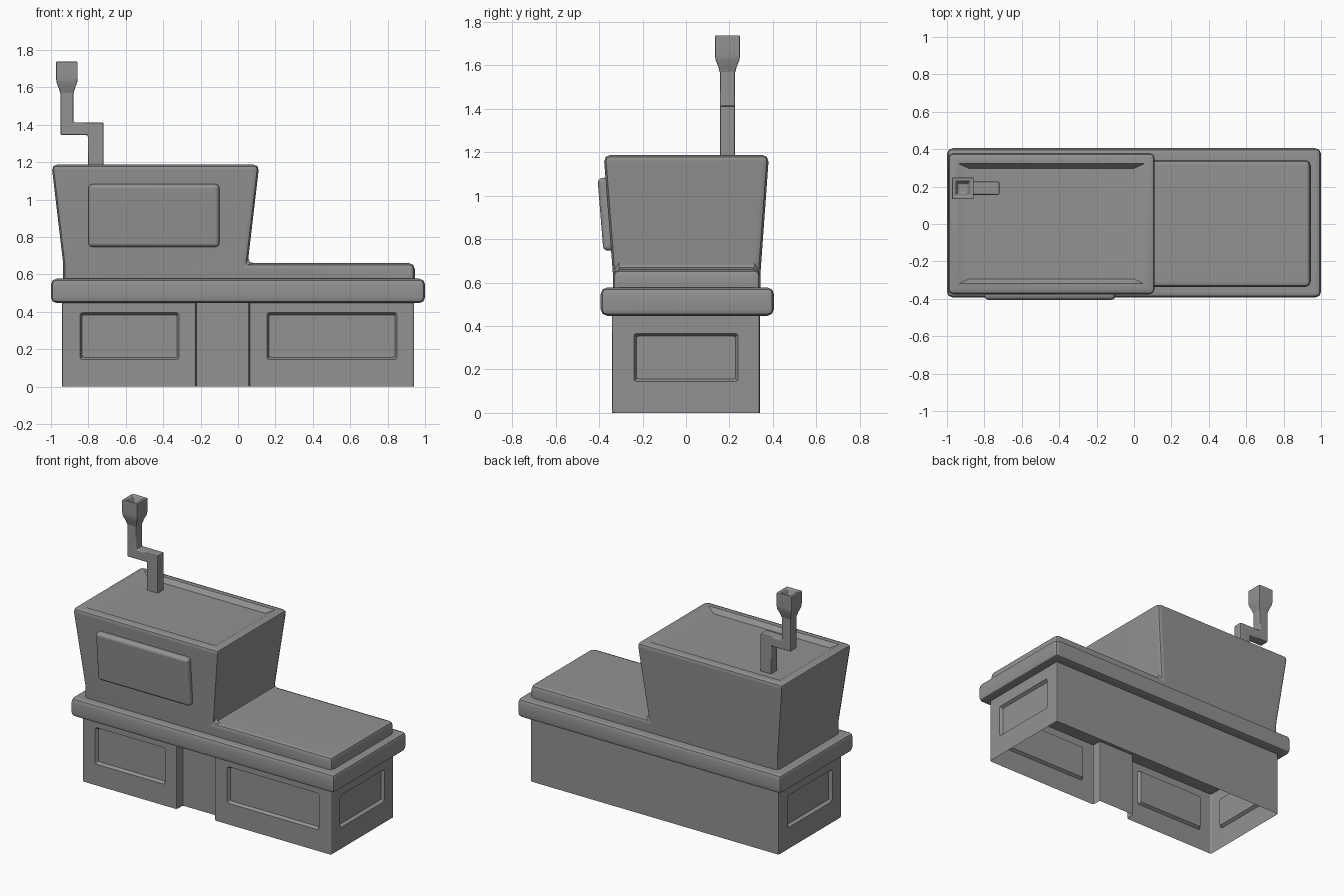
import bpy, bmesh
from mathutils import Vector

if "Cube" in bpy.data.objects:
    bpy.data.objects.remove(bpy.data.objects["Cube"])

grey = bpy.data.materials.new("dark_grey")
grey.diffuse_color = (.29, .29, .29, 1)
grey.use_nodes = True
grey.node_tree.nodes["Principled BSDF"].inputs["Base Color"].default_value = grey.diffuse_color


def finish(name, bm, bevel=0, segments=2, limit=0.6):
    bmesh.ops.recalc_face_normals(bm, faces=bm.faces)
    me = bpy.data.meshes.new(name)
    bm.to_mesh(me)
    bm.free()
    me.materials.append(grey)
    ob = bpy.data.objects.new(name, me)
    bpy.context.collection.objects.link(ob)
    bpy.ops.object.select_all(action='DESELECT')
    ob.select_set(True)
    bpy.context.view_layer.objects.active = ob
    if bevel:
        m = ob.modifiers.new("soft_edges", 'BEVEL')
        m.width, m.segments = bevel, segments
        m.limit_method, m.angle_limit = 'ANGLE', limit
        bpy.ops.object.modifier_apply(modifier=m.name)
    bpy.ops.object.shade_smooth_by_angle(angle=0.6)
    # keep the large flat faces evenly shaded
    w = ob.modifiers.new("flat_faces", 'WEIGHTED_NORMAL')
    w.keep_sharp = True
    return ob


def box_mesh(lo, hi):
    bm = bmesh.new()
    bmesh.ops.create_cube(bm, size=1)
    lo, hi = Vector(lo), Vector(hi)
    for v in bm.verts:
        v.co = Vector((lo[i] + (v.co[i] + 0.5) * (hi[i] - lo[i]) for i in range(3)))
    return bm


def recess_panel(bm, face, axis, a, b, z0, z1):
    # cut a rectangle into a wall and sink it with sloped sides
    bmesh.ops.inset_individual(bm, faces=[face], thickness=0.02)
    mid = face.calc_center_median()
    for v in face.verts:
        v.co[axis] = a if v.co[axis] < mid[axis] else b
        v.co.z = z0 if v.co.z < mid.z else z1
    bmesh.ops.inset_individual(bm, faces=[face], thickness=0.016, depth=-0.02)


# Cabinet: open-bottomed shell with a shallow recess in the front
foot = [(-.94, -.34), (-.225, -.34), (-.225, -.275), (.06, -.275),
        (.06, -.34), (.942, -.34), (.942, .34), (-.94, .34)]
bm = bmesh.new()
low = [bm.verts.new((x, y, 0)) for x, y in foot]
top = [bm.verts.new((x, y, .46)) for x, y in foot]
n = len(foot)
walls = [bm.faces.new((low[i], low[(i + 1) % n], top[(i + 1) % n], top[i])) for i in range(n)]
bm.normal_update()
recess_panel(bm, walls[0], 0, -.845, -.315, .145, .395)
recess_panel(bm, walls[4], 0, .155, .85, .145, .395)
for i in (5, 7):
    recess_panel(bm, walls[i], 1, -.24, .24, .145, .365)
finish("cabinet", bm, bevel=.01, limit=1.2)

# Counter slab
finish("counter_slab", box_mesh((-1, -.393, .447), (1, .405, .577)), bevel=.03)

# Upper body: low deck with a flared housing grown from its left half
bm = box_mesh((-.935, -.337, .53), (.945, .343, .66))
bmesh.ops.bisect_plane(bm, geom=bm.verts[:] + bm.edges[:] + bm.faces[:],
                       plane_co=(.052, 0, 0), plane_no=(1, 0, 0))
bm.normal_update()
cap = next(f for f in bm.faces if f.normal.z > .9 and f.calc_center_median().x < .05)
res = bmesh.ops.extrude_face_region(bm, geom=[cap])
for v in (g for g in res["geom"] if isinstance(g, bmesh.types.BMVert)):
    v.co = (-.997 if v.co.x < -.4 else .114, -.379 if v.co.y < 0 else .382, 1.187)
if cap.is_valid:
    bm.faces.remove(cap)
bmesh.ops.recalc_face_normals(bm, faces=bm.faces)
sharp = [e for e in bm.edges if e.is_manifold and e.calc_face_angle() > .5]
bmesh.ops.bevel(bm, geom=sharp, offset=.03, segments=2, profile=.5, affect='EDGES')
bm.normal_update()
# shallow tray in the housing top
tray = max((f for f in bm.faces if f.calc_center_median().z > 1.18), key=lambda f: f.calc_area())
bmesh.ops.inset_individual(bm, faces=[tray], thickness=.042)
bmesh.ops.inset_individual(bm, faces=[tray], thickness=.035, depth=-.03)
mid = tray.calc_center_median()
for v in tray.verts:
    v.co.x += .03 if v.co.x < mid.x else -.03
finish("housing_and_deck", bm)

# Raised front panel, tilted with the housing wall
panel = finish("front_panel", box_mesh((-.35, -.03, -.168), (.35, .03, .168)), bevel=.022, segments=3)
panel.location = (-.45, -.364, .915)
panel.rotation_euler.x = .08

# Crank: stepped profile extruded in depth
profile = [(-.803, 1.14), (-.718, 1.14), (-.718, 1.413), (-.88, 1.413),
           (-.88, 1.59), (-.95, 1.59), (-.95, 1.345), (-.803, 1.345)]
bm = bmesh.new()
face = bm.faces.new([bm.verts.new((x, .156, z)) for x, z in profile])
res = bmesh.ops.extrude_face_region(bm, geom=[face])
for v in (g for g in res["geom"] if isinstance(g, bmesh.types.BMVert)):
    v.co.y = .226
if not face.is_valid or len(bm.faces) < len(profile) + 2:
    bm.faces.new([v for v in bm.verts if v.co.y < .16])
finish("crank", bm, bevel=.009)

# Handle: flared square grip with a hollow top
rings = [(.035, 1.565), (.042, 1.592), (.055, 1.625), (.058, 1.65), (.058, 1.738), (.04, 1.738), (.025, 1.7)]
bm = bmesh.new()
loops = [[bm.verts.new((-.915 + sx * h, .191 + sy * h, z))
          for sx, sy in ((-1, -1), (1, -1), (1, 1), (-1, 1))] for h, z in rings]
for a, b in zip(loops, loops[1:]):
    for i in range(4):
        bm.faces.new((a[i], a[(i + 1) % 4], b[(i + 1) % 4], b[i]))
bm.faces.new(loops[0])
bm.faces.new(loops[-1])
finish("crank_handle", bm, bevel=.006, limit=1.0)
